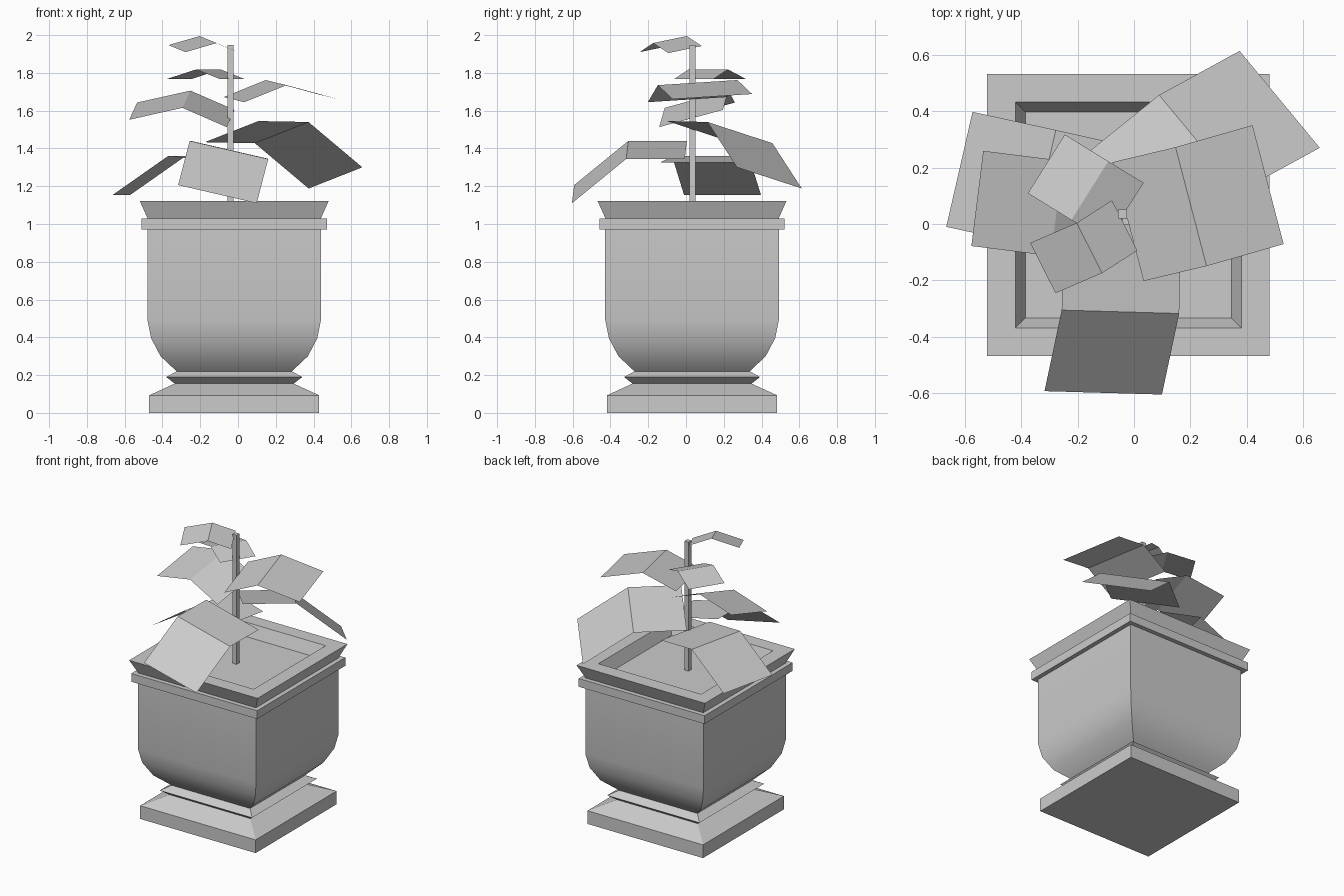
import bpy
from mathutils import Vector

if "Cube" in bpy.data.objects:
    bpy.data.objects.remove(bpy.data.objects["Cube"])

CX, CY = -0.02, 0.032  # axis of the square pot


def make_object(name, verts, faces, smooth=False):
    mesh = bpy.data.meshes.new(name)
    mesh.from_pydata(verts, [], faces)
    mesh.update()
    ob = bpy.data.objects.new(name, mesh)
    bpy.context.collection.objects.link(ob)
    if smooth:
        bpy.ops.object.select_all(action='DESELECT')
        ob.select_set(True)
        bpy.context.view_layer.objects.active = ob
        bpy.ops.object.shade_smooth_by_angle()
    return ob


def square_stack(name, profile, cx=CX, cy=CY, bottom=False, top=False, smooth=False):
    """Skin square rings given as (half width, height), bottom to top."""
    verts, faces = [], []
    for h, z in profile:
        verts += [(cx + sx * h, cy + sy * h, z)
                  for sx, sy in ((-1, -1), (1, -1), (1, 1), (-1, 1))]
    for r in range(len(profile) - 1):
        for i in range(4):
            j = (i + 1) % 4
            a, b = r * 4, r * 4 + 4
            faces.append((a + i, a + j, b + j, b + i))
    n = len(verts)
    if bottom:
        faces.append((3, 2, 1, 0))
    if top:
        faces.append((n - 4, n - 3, n - 2, n - 1))
    return make_object(name, verts, faces, smooth)


# Pot: foot, collar, rounded bowl, band, flared rim with soil inside
square_stack("foot", [(0.45, 0), (0.45, 0.093), (0.315, 0.155)], bottom=True)
square_stack("collar", [(0.315, 0.155), (0.36, 0.19), (0.305, 0.22)])
square_stack("bowl", [(0.305, 0.22), (0.39, 0.30), (0.44, 0.395),
                      (0.46, 0.495), (0.46, 0.97)], smooth=True)
square_stack("band", [(0.46, 0.97), (0.49, 0.97), (0.49, 1.028), (0.458, 1.028)])
square_stack("rim", [(0.458, 1.028), (0.50, 1.122), (0.40, 1.122), (0.365, 1.04)])
square_stack("soil", [(0.365, 1.04)], top=True)

# Stem
square_stack("stem", [(0.016, 1.04), (0.016, 1.948)], cx=-0.04, cy=0.035,
             bottom=True, top=True)

# Folded leaves: tip, fold and root along one edge, then the width vector
leaves = [
    ((-0.278, -0.245, 1.91), (-0.113, -0.174, 1.958), (0.012, -0.094, 1.905),
     (-0.09, 0.178, 0.037)),
    ((-0.376, 0.109, 1.768), (-0.222, 0.014, 1.818), (-0.097, -0.062, 1.768),
     (0.131, 0.208, 0)),
    ((0.53, -0.071, 1.661), (0.257, -0.149, 1.735), (0.034, -0.202, 1.645),
     (-0.11, 0.421, 0.027)),
    ((-0.576, -0.078, 1.552), (-0.294, -0.113, 1.615), (-0.06, -0.142, 1.513),
     (0.042, 0.337, 0.091)),
    ((0.658, 0.27, 1.30), (0.373, 0.114, 1.54), (0.108, -0.10, 1.545),
     (-0.284, 0.343, -0.112)),
    ((-0.317, -0.592, 1.206), (-0.256, -0.305, 1.44), (-0.25, 0.005, 1.44),
     (0.416, -0.012, -0.096)),
    ((-0.665, -0.01, 1.153), (-0.37, -0.074, 1.36), (-0.087, -0.137, 1.325),
     (0.093, 0.407, 0)),
]
for k, (tip, fold, root, width) in enumerate(leaves, 1):
    edge = [Vector(p) for p in (tip, fold, root)]
    verts = edge + [p + Vector(width) for p in edge]
    faces = [(0, 1, 4, 3), (1, 2, 5, 4)]
    # keep the upper side facing up
    if (verts[1] - verts[0]).cross(Vector(width)).z < 0:
        faces = [f[::-1] for f in faces]
    make_object(f"leaf_{k}", verts, faces)
